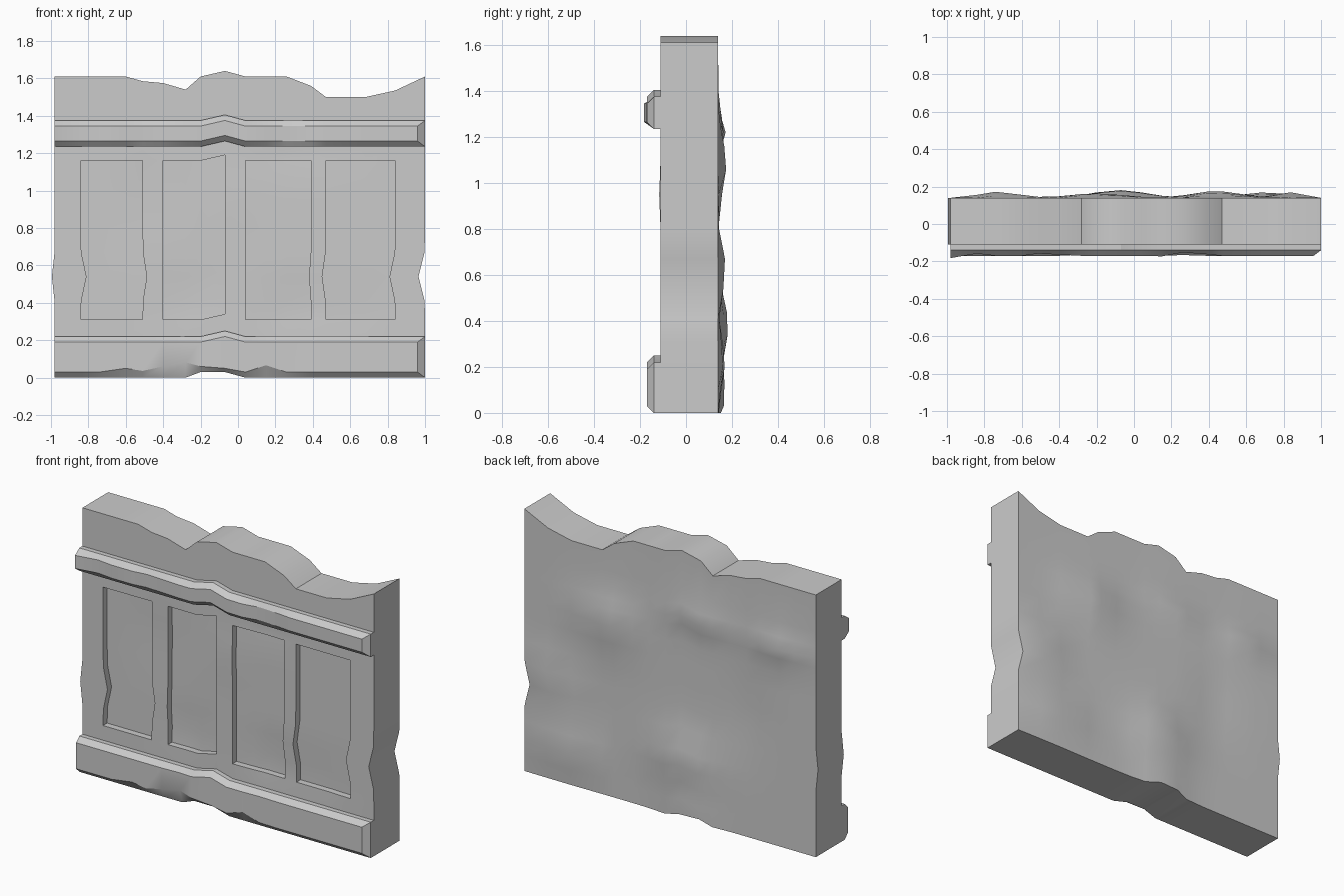
import bpy, bmesh, math

if "Cube" in bpy.data.objects:
    bpy.data.objects.remove(bpy.data.objects["Cube"])

XS = [-0.98, -0.84, -0.74, -0.6, -0.51, -0.4, -0.28, -0.2, -0.07, 0.04,
      0.15, 0.26, 0.39, 0.47, 0.68, 0.84, 1.0]
ZS = [0, 0.1, 0.2, 0.31, 0.41, 0.54, 0.67, 0.8, 0.95, 1.06, 1.16, 1.22, 1.29, 1.38]
TOP = [1.61, 1.61, 1.61, 1.61, 1.585, 1.575, 1.54, 1.61, 1.61, 1.61,
       1.61, 1.61, 1.56, 1.50, 1.50, 1.535, 1.61]
# sideways shift of each column at the kink height z = 0.54
KINK = [-0.015, 0.03, 0.025, 0.02, 0.022, -0.005, 0, 0, 0, 0,
        0, 0, -0.01, -0.02, -0.025, -0.03, -0.035]
PANELS = [(-0.84, -0.51), (-0.4, -0.07), (0.04, 0.39), (0.47, 0.84)]
# back bulges: x, z, half width, half height, depth
BULGES = [(0.44, 1.08, 0.18, 0.15, 0.036), (-0.2, 1.24, 0.2, 0.07, 0.025),
          (-0.72, 1.22, 0.14, 0.07, 0.033), (0.72, 0.22, 0.2, 0.14, 0.03),
          (-0.08, 0.35, 0.2, 0.15, 0.044), (0.84, 0.62, 0.1, 0.12, 0.035),
          (-0.1, 0.05, 0.16, 0.12, 0.03), (-0.5, 0.75, 0.14, 0.25, -0.014)]
# front dents and swellings, positive is inwards
DENTS = [(-0.5, 0.95, 0.12, 0.2, 0.008), (0.3, 0.38, 0.14, 0.1, 0.018),
         (0.6, 0.36, 0.14, 0.08, 0.014), (-0.28, 0.42, 0.12, 0.1, 0.012),
         (0.28, 1.2, 0.14, 0.06, 0.012), (0.0, 0.95, 0.1, 0.1, -0.008)]


def field(table, x, z):
    return sum(d * math.exp(-((x - a) / w) ** 2 - ((z - b) / h) ** 2)
               for a, b, w, h, d in table)


def lift(x):
    return 0.03 if x == -0.07 else 0.0


def finish(bm, name, angle=30):
    bmesh.ops.remove_doubles(bm, verts=bm.verts, dist=0.0005)
    bmesh.ops.recalc_face_normals(bm, faces=bm.faces)
    me = bpy.data.meshes.new(name)
    bm.to_mesh(me)
    bm.free()
    ob = bpy.data.objects.new(name, me)
    bpy.context.collection.objects.link(ob)
    bpy.ops.object.select_all(action='DESELECT')
    ob.select_set(True)
    bpy.context.view_layer.objects.active = ob
    bpy.ops.object.shade_smooth_by_angle(angle=math.radians(angle))
    return ob


# Wall slab with four sunken panels
def build_wall():
    bm = bmesh.new()
    nx, nz = len(XS), len(ZS) + 1
    grids = []
    for back in (False, True):
        grid = []
        for i, x in enumerate(XS):
            col = []
            for j in range(nz):
                z = ZS[j] if j < len(ZS) else TOP[i]
                k = max(0, 1 - abs(z - 0.54) / 0.14)
                edge = j == nz - 1 or i in (0, nx - 1)
                if back:
                    y = 0.14 + (0 if edge else field(BULGES, x, z))
                else:
                    y = -0.11 + (0 if edge else field(DENTS, x, z))
                up = lift(x) + (0.03 if j == 0 and x == -0.2 else 0)
                col.append(bm.verts.new((x + KINK[i] * k, y, z + up)))
            grid.append(col)
        grids.append(grid)
    front, rear = grids
    sunk = [[] for _ in PANELS]
    for i in range(nx - 1):
        for j in range(nz - 1):
            cell = [(i, j), (i + 1, j), (i + 1, j + 1), (i, j + 1)]
            f = bm.faces.new([front[a][b] for a, b in cell])
            bm.faces.new([rear[a][b] for a, b in reversed(cell)])
            if 3 <= j < 10:
                for p, (l, r) in enumerate(PANELS):
                    if l <= XS[i] and XS[i + 1] <= r:
                        sunk[p].append(f)
    rim = ([(i, 0) for i in range(nx)] + [(nx - 1, j) for j in range(1, nz)]
           + [(i, nz - 1) for i in range(nx - 2, -1, -1)]
           + [(0, j) for j in range(nz - 2, 0, -1)])
    for (a, b), (c, d) in zip(rim, rim[1:] + rim[:1]):
        bm.faces.new([front[a][b], rear[a][b], rear[c][d], front[c][d]])
    for faces in sunk:
        new = bmesh.ops.extrude_face_region(bm, geom=faces)['geom']
        verts = [g for g in new if isinstance(g, bmesh.types.BMVert)]
        bmesh.ops.translate(bm, verts=verts, vec=(0, 0.04, 0))
        bmesh.ops.delete(bm, geom=[f for f in faces if f.is_valid], context='FACES')
    finish(bm, "panelled_wall")


# Chamfered rail running along the front
def build_rail(name, z0, z1, wear, belly):
    bm = bmesh.new()
    c = 0.03
    rings = []
    for x in XS[:-1] + [0.96, 1.0]:
        up, cut = lift(x), wear.get(x, 0)
        foot = 0.03 if z0 == 0 and x == -0.2 else 0
        y = -0.17 - belly.get(x, 0)
        ring = [(-0.09, z0 + foot), (-0.14, z0 + foot), (y, z0 + c + cut),
                (y, z1 - c), (-0.14, z1), (-0.10, z1)]
        if x == 1.0:
            ring[2], ring[3] = ring[1], ring[4]
        rings.append([bm.verts.new((x, yy, zz + up)) for yy, zz in ring])
    for a, b in zip(rings, rings[1:]):
        for k in range(6):
            n = (k + 1) % 6
            bm.faces.new([a[k], a[n], b[n], b[k]])
    bm.faces.new(rings[0])
    bm.faces.new(rings[-1][::-1])
    finish(bm, name, 25)


build_wall()
build_rail("upper_rail", 1.235, 1.375, {},
           {-0.98: 0.012, -0.84: -0.012, -0.51: -0.012, -0.4: -0.006,
            0.15: 0.003, 0.26: -0.018, 0.39: -0.008})
build_rail("base_rail", 0.0, 0.22,
           {-0.6: 0.02, -0.51: 0.006, -0.4: 0.03, -0.28: 0.052, -0.2: 0.03,
            -0.07: -0.01, 0.15: 0.036},
           {-0.28: -0.006, 0.26: -0.004})
